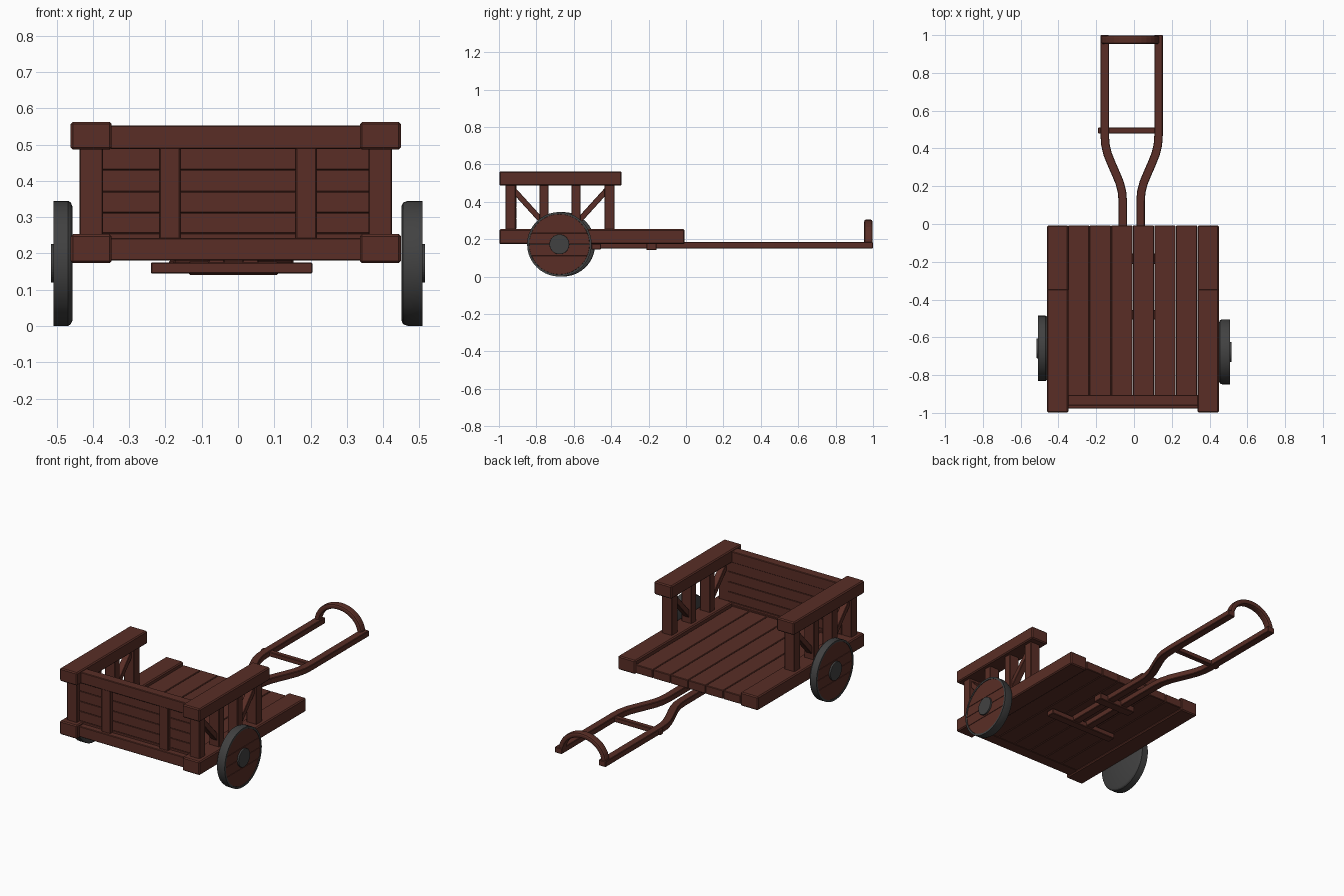
import bpy, bmesh, math
from mathutils import Vector, Matrix

if "Cube" in bpy.data.objects:
    bpy.data.objects.remove(bpy.data.objects["Cube"])


def material(name, rgb):
    m = bpy.data.materials.new(name)
    m.diffuse_color = (*rgb, 1)
    m.use_nodes = True
    m.node_tree.nodes["Principled BSDF"].inputs["Base Color"].default_value = m.diffuse_color
    return m


WOOD = material("dark red brown wood", (0.1, 0.027, 0.019))
IRON = material("dark grey iron", (0.053, 0.053, 0.053))
CX = -0.006  # centre line of the body


def finish(name, bm, mat, bevel=0.0, segments=1):
    bmesh.ops.recalc_face_normals(bm, faces=bm.faces)
    me = bpy.data.meshes.new(name)
    bm.to_mesh(me)
    bm.free()
    me.materials.append(mat)
    ob = bpy.data.objects.new(name, me)
    bpy.context.collection.objects.link(ob)
    if bevel:
        b = ob.modifiers.new("bevel", 'BEVEL')
        b.width, b.segments, b.limit_method = bevel, segments, 'ANGLE'
        b.angle_limit = math.radians(40)
    return ob


def box(name, x, y, z, bevel=0.003):
    bm = bmesh.new()
    bmesh.ops.create_cube(bm, size=1)
    for v in bm.verts:
        v.co = [(r[0] + r[1]) / 2 + c * (r[1] - r[0]) for r, c in zip((x, y, z), v.co)]
    return finish(name, bm, WOOD, bevel)


def ribbon(name, pts, width, lo, hi, to3d, bevel, segments=1):
    """Sweep a rectangular section along a flat path; to3d maps (a, b, depth) to space."""
    bm = bmesh.new()
    pts = [Vector(p) for p in pts]
    rings = []
    for i, p in enumerate(pts):
        t = (pts[min(i + 1, len(pts) - 1)] - pts[max(i - 1, 0)]).normalized()
        n = Vector((-t.y, t.x)) * width / 2
        rings.append([bm.verts.new(to3d(q.x, q.y, d))
                      for q, d in ((p + n, lo), (p + n, hi), (p - n, hi), (p - n, lo))])
    for a, b in zip(rings, rings[1:]):
        for k in range(4):
            bm.faces.new((a[k], a[(k + 1) % 4], b[(k + 1) % 4], b[k]))
    bm.faces.new(rings[0])
    bm.faces.new(rings[-1])
    return finish(name, bm, WOOD, bevel, segments)


def disc(name, mat, x0, x1, y, z, r, bevel=0.0, clip=None):
    """Cylinder along x, optionally clipped to a height band."""
    bm = bmesh.new()
    bmesh.ops.create_cone(bm, cap_ends=True, segments=40, radius1=r, radius2=r, depth=abs(x1 - x0),
                          matrix=Matrix.Translation(((x0 + x1) / 2, y, z)) @ Matrix.Rotation(math.pi / 2, 4, 'Y'))
    if clip:
        for h, d in ((clip[0], -1), (clip[1], 1)):
            g = bm.verts[:] + bm.edges[:] + bm.faces[:]
            bmesh.ops.bisect_plane(bm, geom=g, plane_co=(0, 0, h), plane_no=(0, 0, d), clear_outer=True)
            bmesh.ops.holes_fill(bm, edges=[e for e in bm.edges if e.is_boundary])
    return finish(name, bm, mat, bevel, 2)


# Floor planks
for i in range(6):
    x = -0.35 + i * 0.1142
    box(f"floor_plank_{i}", (x + 0.001, x + 0.1132), (-0.93, -0.008), (0.182, 0.232))

# Side walls: rails, posts and braces
for side, s in (("left", -1), ("right", 1)):
    def span(a, b):
        return sorted((CX + s * a, CX + s * b))
    box(f"{side}_bottom_rail", span(0.342, 0.455), (-0.998, -0.008), (0.173, 0.253), 0.006)
    box(f"{side}_top_rail", span(0.342, 0.455), (-0.998, -0.344), (0.486, 0.562), 0.006)
    for j, y in enumerate((-0.938, -0.759, -0.588, -0.409)):
        w = 0.027 if j in (0, 3) else 0.024
        box(f"{side}_post_{j}", span(0.366, 0.431), (y - w, y + w), (0.245, 0.495))
    for j, path in enumerate((((-0.93, 0.472), (-0.76, 0.285)), ((-0.415, 0.472), (-0.585, 0.285)))):
        ribbon(f"{side}_brace_{j}", path, 0.03, CX + s * 0.38, CX + s * 0.418,
               lambda a, b, d: (d, a, b), 0.002)

# Front panel
rows = (0.232, 0.255, 0.312, 0.37, 0.43, 0.492)
for i, (a, b) in enumerate(zip(rows, rows[1:])):
    box(f"front_plank_{i}", (-0.375, 0.363), (-0.94, -0.907), (a, b), 0.002)
box("front_top_rail", (-0.352, 0.34), (-0.96, -0.905), (0.488, 0.553))
box("front_bottom_rail", (-0.352, 0.34), (-0.976, -0.905), (0.18, 0.242))
for i, x in enumerate((-0.188, 0.188)):
    box(f"front_batten_{i}", (x - 0.029, x + 0.029), (-0.958, -0.935), (0.238, 0.492))

# Wheels: iron tyre with a back plate, plank disc in the outer face, iron hub
for side, s, y in (("left", -1, -0.658), ("right", 1, -0.677)):
    z, r = 0.1725, 0.1725

    def X(d):
        return CX * (0.5 if d > 0.5 else 1) + s * d
    bm = bmesh.new()
    profile = [(0.453, 0.0), (0.453, r - 0.016), (0.458, r - 0.005), (0.468, r),
               (0.508, r), (0.508, r - 0.011), (0.496, r - 0.011), (0.496, 0.0)]
    vs = [bm.verts.new((s * d + (CX * 0.5 if d < 0.46 else 0), y, z + h)) for d, h in profile]
    es = [bm.edges.new(p) for p in zip(vs, vs[1:])]
    bmesh.ops.spin(bm, geom=vs + es, cent=(0, y, z), axis=(1, 0, 0), angle=2 * math.pi, steps=40)
    bmesh.ops.remove_doubles(bm, verts=bm.verts, dist=1e-4)
    tyre = finish(f"{side}_tyre", bm, IRON)
    bpy.context.view_layer.objects.active = tyre
    tyre.select_set(True)
    bpy.ops.object.shade_smooth_by_angle(angle=math.radians(30))
    tyre.select_set(False)
    cuts = (-0.17, -0.06, 0.0, 0.06, 0.17)
    for i, (a, b) in enumerate(zip(cuts, cuts[1:])):
        disc(f"{side}_wheel_plank_{i}", WOOD, s * 0.49, s * 0.506, y, z, r - 0.0112,
             0.0015, (z + a + 0.0008, z + b - 0.0008))
    disc(f"{side}_hub", IRON, s * 0.485, s * 0.516, y, z, 0.053, 0.002)

# Pulling handle: two bent shafts, cross bar and end arch
MID = -0.0125
path = [(0.047, -0.5), (0.047, 0.12), (0.051, 0.17), (0.064, 0.22), (0.085, 0.27), (0.107, 0.32),
        (0.127, 0.37), (0.139, 0.42), (0.1425, 0.47), (0.1425, 1.0)]
for side, s in (("left", -1), ("right", 1)):
    ribbon(f"{side}_shaft", [(MID + s * a, b) for a, b in path], 0.045, 0.15, 0.184,
           lambda a, b, d: (a, b, d), 0.003)
box("handle_cross_bar", (-0.19, 0.15), (0.48, 0.51), (0.153, 0.18))
arch = [(-0.02 - 0.14 * math.cos(math.pi * i / 16), 0.168 + 0.122 * math.sin(math.pi * i / 16))
        for i in range(17)]
ribbon("handle_arch", arch, 0.03, 0.953, 0.997, lambda a, b, d: (a, d, b), 0.01, 2)

# Cross members under the floor
box("rear_cross_member", (-0.24, 0.205), (-0.505, -0.455), (0.144, 0.175))
box("front_cross_member", (-0.135, 0.11), (-0.212, -0.157), (0.141, 0.178))
